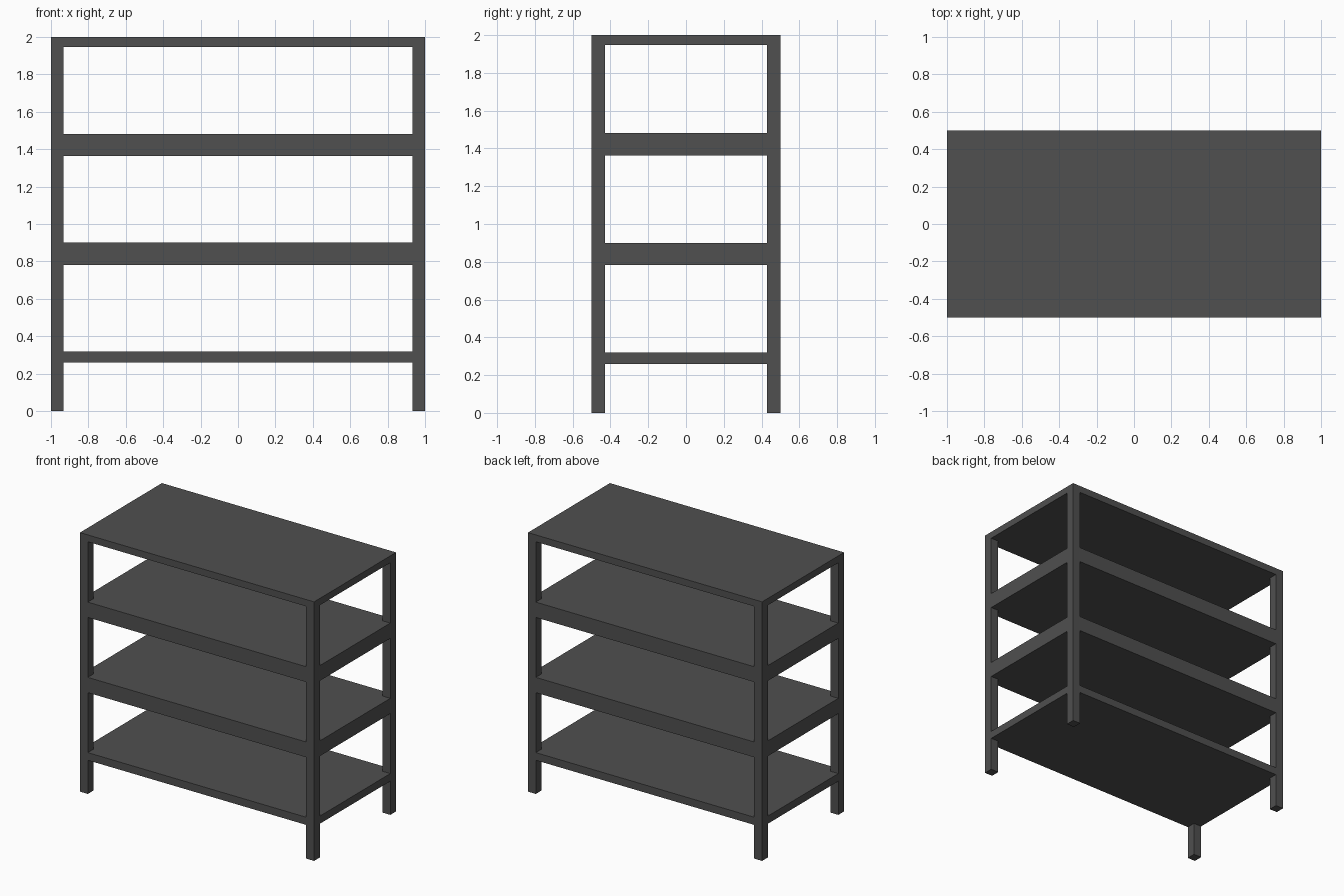
import bpy, bmesh
from mathutils import Matrix, Vector

if "Cube" in bpy.data.objects:
    bpy.data.objects.remove(bpy.data.objects["Cube"])

grey = bpy.data.materials.new("dark grey")
grey.diffuse_color = (0.08, 0.08, 0.08, 1)
grey.use_nodes = True
grey.node_tree.nodes["Principled BSDF"].inputs["Base Color"].default_value = grey.diffuse_color

HX, HY = 1.0, 0.5            # half footprint
PX, PY = 0.067, 0.07         # post section
SHELVES = [("bottom_shelf", 0.26, 0.319), ("lower_shelf", 0.782, 0.90),
           ("upper_shelf", 1.363, 1.481), ("top_shelf", 1.947, 2.0)]


def add_box(bm, lo, hi):
    lo, hi = Vector(lo), Vector(hi)
    m = Matrix.Translation((lo + hi) / 2) @ Matrix.Diagonal((*(hi - lo), 1))
    return bmesh.ops.create_cube(bm, size=1, matrix=m)["verts"]


def finish(name, bm):
    mesh = bpy.data.meshes.new(name)
    bm.to_mesh(mesh)
    bm.free()
    mesh.materials.append(grey)
    obj = bpy.data.objects.new(name, mesh)
    bpy.context.collection.objects.link(obj)


# Solid shelves covering the full footprint
for name, z0, z1 in SHELVES:
    bm = bmesh.new()
    add_box(bm, (-HX, -HY, z0), (HX, HY, z1))
    finish(name, bm)

# Corner posts, running between the shelves and down to the floor
gaps = list(zip([0.0] + [s[2] for s in SHELVES[:-1]], [s[1] for s in SHELVES]))
for side, sx in (("left", -1), ("right", 1)):
    for end, sy in (("front", -1), ("back", 1)):
        bm = bmesh.new()
        xs = sorted((sx * HX, sx * (HX - PX)))
        ys = sorted((sy * HY, sy * (HY - PY)))
        for z0, z1 in gaps:
            add_box(bm, (xs[0], ys[0], z0), (xs[1], ys[1], z1))
        # drop the hidden end caps that touch a shelf
        caps = [f for f in bm.faces
                if abs(f.normal.z) > 0.5 and f.calc_center_median().z > 0.01]
        bm.normal_update()
        caps = [f for f in bm.faces
                if abs(f.normal.z) > 0.5 and f.calc_center_median().z > 0.01]
        bmesh.ops.delete(bm, geom=caps, context='FACES')
        finish(f"{end}_{side}_post", bm)
